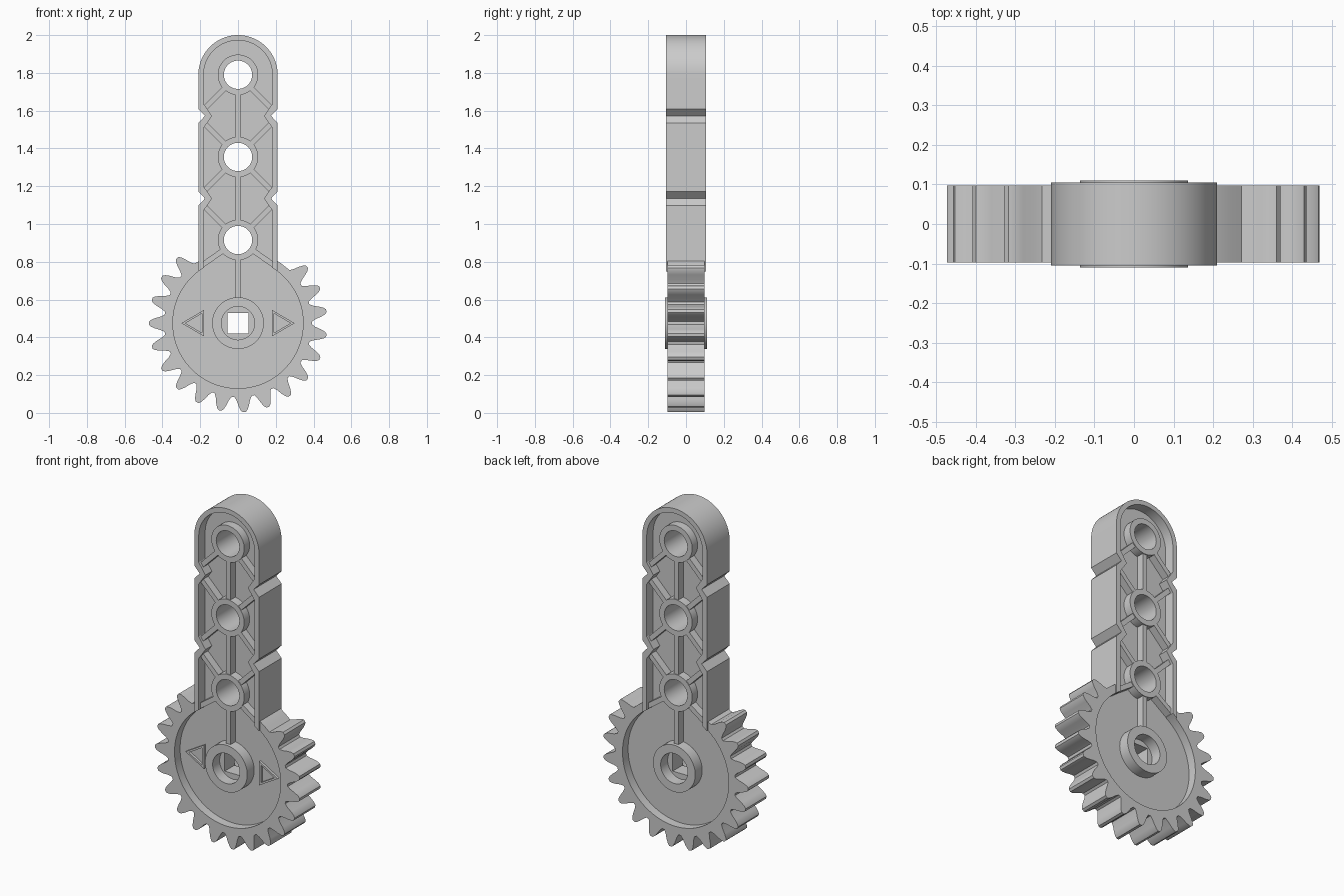
import bpy, bmesh, math
from math import sin, cos, pi, radians

if "Cube" in bpy.data.objects:
    bpy.data.objects.remove(bpy.data.objects["Cube"])

GREY = bpy.data.materials.new("plastic_grey")
GREY.diffuse_color = (0.6, 0.6, 0.6, 1)
GREY.use_nodes = True
GREY.node_tree.nodes["Principled BSDF"].inputs["Base Color"].default_value = GREY.diffuse_color

GZ = 0.475                        # gear centre height
HOLES = [0.915, 1.355, 1.79]      # peg hole heights
NOTCHES = [1.135, 1.572]          # side notch heights
WEB = 0.045                       # half thickness of the thin web


def finish(name, bm):
    bmesh.ops.recalc_face_normals(bm, faces=bm.faces)
    me = bpy.data.meshes.new(name)
    bm.to_mesh(me)
    bm.free()
    me.materials.append(GREY)
    ob = bpy.data.objects.new(name, me)
    bpy.context.collection.objects.link(ob)
    return ob


def prism(name, pts, y0, y1):
    """Extrude an (x, z) outline along y."""
    bm = bmesh.new()
    a = [bm.verts.new((x, y0, z)) for x, z in pts]
    b = [bm.verts.new((x, y1, z)) for x, z in pts]
    bm.faces.new(a)
    bm.faces.new(b[::-1])
    for i in range(len(a)):
        j = (i + 1) % len(a)
        bm.faces.new((a[i], a[j], b[j], b[i]))
    return finish(name, bm)


def frame(name, outer, inner, y0, y1):
    """Closed tube between two (x, z) outlines with equal point counts."""
    bm = bmesh.new()
    loops = [[bm.verts.new((x, y, z)) for x, z in p]
             for p, y in ((outer, y0), (outer, y1), (inner, y1), (inner, y0))]
    n = len(outer)
    for k in range(4):
        p, q = loops[k], loops[(k + 1) % 4]
        for i in range(n):
            j = (i + 1) % n
            bm.faces.new((p[i], p[j], q[j], q[i]))
    return finish(name, bm)


def circle(r, z, n=64):
    return [(r * cos(2 * pi * i / n), z + r * sin(2 * pi * i / n)) for i in range(n)]


def boolean(ob, other, op):
    m = ob.modifiers.new(op, 'BOOLEAN')
    m.object, m.operation, m.solver = other, op, 'EXACT'
    bpy.context.view_layer.objects.active = ob
    bpy.ops.object.modifier_apply(modifier=m.name)
    bpy.data.objects.remove(other)


def arm_outline(half, depth, spread, bottom):
    """Round-topped bar with a V notch on each side at every notch height."""
    right = [(half, bottom)]
    for z in NOTCHES:
        right += [(half, z - spread), (half - depth, z), (half, z + spread)]
    top = [(half * cos(pi * i / 40), HOLES[-1] + half * sin(pi * i / 40))
           for i in range(41)]
    return right + top + [(-x, z) for x, z in reversed(right)]


def gear_outline():
    """18 teeth at a 23-tooth pitch, plain rim under the arm."""
    step = 360 / 23
    half_tooth = [(0.391, 0.046), (0.410, 0.036), (0.440, 0.027),
                  (0.461, 0.018), (0.472, 0.008)]
    pts = []

    def add(r, a):
        pts.append((r * cos(a), GZ + r * sin(a)))

    for k in range(18):
        a = radians(-86 + (k - 9) * step)
        for r, w in half_tooth:
            add(r, a - w / r)
        for r, w in reversed(half_tooth):
            add(r, a + w / r)
    last = -86 + 8 * step
    for i in range(1, 20):            # rim without teeth
        add(0.39, radians(last + step / 2 + i * 4 * step / 20))
    return pts


# Main body: toothed wheel joined to the arm
body = prism("gear_and_arm_body", gear_outline(), -0.097, 0.097)
boolean(body, prism("arm", arm_outline(0.21, 0.035, 0.037, 0.6), -0.105, 0.105), 'UNION')

# Pockets on both faces, leaving rim and thin web
for s in (-1, 1):
    y0, y1 = sorted((s * WEB, s * 0.2))
    boolean(body, prism("wheel_pocket", circle(0.345, GZ, 96), y0, y1), 'DIFFERENCE')
    boolean(body, prism("arm_pocket", arm_outline(0.182, 0.044, 0.064, 0.6), y0, y1),
            'DIFFERENCE')

# Peg holes and square axle hole
for z in HOLES:
    boolean(body, prism("hole", circle(0.075, z, 48), -0.2, 0.2), 'DIFFERENCE')
q = 0.055
boolean(body, prism("axle_hole", [(-q, GZ - q), (q, GZ - q), (q, GZ + q), (-q, GZ + q)],
                    -0.2, 0.2), 'DIFFERENCE')

# Peg bosses
for i, z in enumerate(HOLES):
    frame(f"peg_boss_{i + 1}", circle(0.107, z, 48), circle(0.075, z, 48), -0.095, 0.095)

# Hub collar on each face
for side, s in (("front", -1), ("back", 1)):
    frame(f"hub_collar_{side}", circle(0.137, GZ), circle(0.088, GZ),
          s * 0.11, s * (WEB - 0.005))


def rib(name, p, q, width=0.028, half_y=0.09):
    dx, dz = q[0] - p[0], q[1] - p[1]
    k = width / 2 / math.hypot(dx, dz)
    nx, nz = -dz * k, dx * k
    prism(name, [(p[0] + nx, p[1] + nz), (q[0] + nx, q[1] + nz),
                 (q[0] - nx, q[1] - nz), (p[0] - nx, p[1] - nz)], -half_y, half_y)


# Upright ribs between hub and bosses
stops = [GZ + 0.03] + HOLES
for i in range(3):
    rib(f"upright_rib_{i + 1}", (0, stops[i] + 0.1), (0, stops[i + 1] - 0.1))

# Diagonal ribs from bosses to the side walls
for s, side in ((-1, "left"), (1, "right")):
    for i, z in enumerate(HOLES):
        angles = ([-35] if i == 0 else [-45]) + ([45] if i < 2 else [])
        for a in angles:
            c, d = cos(radians(a)), sin(radians(a))
            end = 0.19 / c
            rib(f"diagonal_rib_{side}_{i + 1}_{'up' if a > 0 else 'down'}",
                (s * 0.095 * c, z + 0.095 * d), (s * end * c, z + end * d))

    # Raised direction arrow on the front of the wheel
    outer = [(s * 0.30, GZ), (s * 0.18, GZ + 0.07), (s * 0.18, GZ - 0.07)]
    inner = [(s * 0.278, GZ), (s * 0.191, GZ + 0.051), (s * 0.191, GZ - 0.051)]
    frame(f"arrow_{side}", outer, inner, -WEB - 0.015, -WEB + 0.005)

# Smooth round surfaces, keep hard edges
for ob in bpy.context.collection.objects:
    ob.select_set(True)
    bpy.context.view_layer.objects.active = ob
bpy.ops.object.shade_smooth_by_angle(angle=radians(30))
